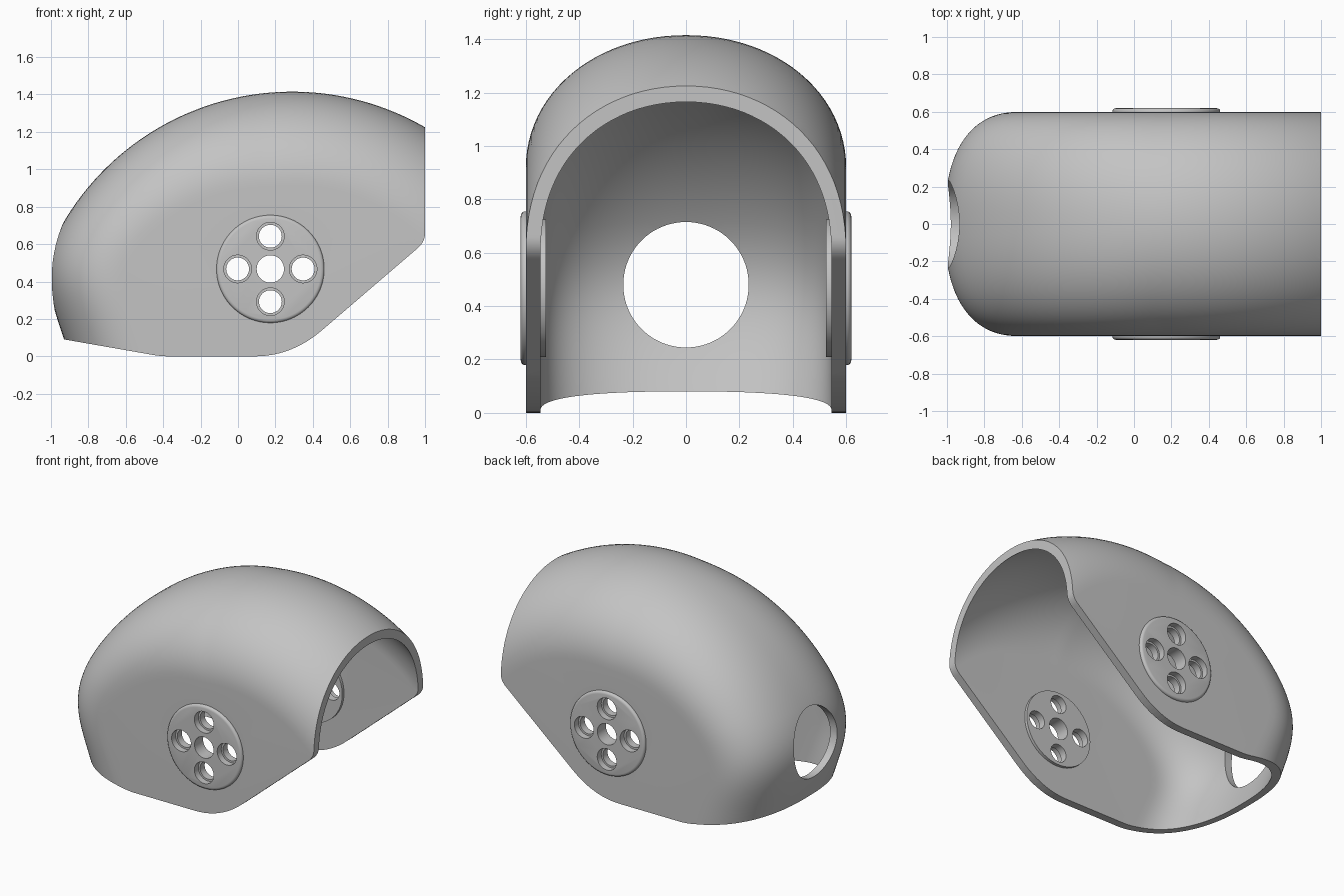
import bpy, bmesh
from math import sin, cos, pi, radians
from mathutils import Vector
from mathutils.geometry import interpolate_bezier

default = bpy.data.objects.get("Cube")
if default:
    bpy.data.objects.remove(default, do_unlink=True)

grey = bpy.data.materials.new("plain_grey")
grey.use_nodes = True
grey.diffuse_color = (0.55, 0.55, 0.55, 1)
grey.node_tree.nodes["Principled BSDF"].inputs["Base Color"].default_value = (0.55, 0.55, 0.55, 1)


def loft(name, rings):
    """Closed solid through a list of equal closed rings, capped at both ends."""
    bm = bmesh.new()
    rows = [[bm.verts.new(p) for p in ring] for ring in rings]
    n = len(rows[0])
    for a, b in zip(rows, rows[1:]):
        for i in range(n):
            j = (i + 1) % n
            bm.faces.new((a[i], a[j], b[j], b[i]))
    bm.faces.new(rows[0])
    bm.faces.new(rows[-1])
    bmesh.ops.remove_doubles(bm, verts=bm.verts, dist=1e-5)
    bmesh.ops.recalc_face_normals(bm, faces=bm.faces)
    mesh = bpy.data.meshes.new(name)
    bm.to_mesh(mesh)
    bm.free()
    mesh.materials.append(grey)
    obj = bpy.data.objects.new(name, mesh)
    bpy.context.collection.objects.link(obj)
    return obj


def circle_y(x, z, r, y, steps=64):
    return [(x + r * cos(2 * pi * i / steps), y, z + r * sin(2 * pi * i / steps)) for i in range(steps)]


def combine(target, tool, operation):
    mod = target.modifiers.new(tool.name, "BOOLEAN")
    mod.operation, mod.solver, mod.object = operation, "EXACT", tool
    bpy.context.view_layer.objects.active = target
    bpy.ops.object.modifier_apply(modifier=mod.name)
    bpy.data.objects.remove(tool, do_unlink=True)


# Spine of the hood: long arc over the top, tighter curve down the rear
arc_centre, arc_radius = Vector((0.29, 0, -0.005)), 1.42
spine = []
start, end = radians(31.5), radians(148.5)
for i in range(60):
    a = start + (end - start) * i / 59
    spine.append(arc_centre + arc_radius * Vector((cos(a), 0, sin(a))))
rear_foot = Vector((-0.93, 0, 0.09))
spine += interpolate_bezier(spine[-1], Vector((-1.07, 0, 0.49)), Vector((-1.01, 0, 0.33)), rear_foot, 28)[1:]
spine += [rear_foot + Vector((0.08, 0, -0.24)) * k for k in (0.6, 1.3, 2.4)]

focus = Vector((0.25, 0, 0.25))


def hood_solid(name, inset, half_width):
    """Domed section swept along the spine, with flat sides."""
    rings = []
    for p in spine:
        k = min(1, max(0, 0.1 - p.x))
        depth, power = 0.5 - 0.08 * k - inset, 2.05 + 0.4 * k
        inward = (focus - p).normalized()
        ring = [(0.3, -half_width, -0.4)]
        for i in range(49):
            a = -pi / 2 + pi * i / 48
            y = half_width * abs(sin(a)) ** (2 / power) * (1 if a > 0 else -1)
            drop = depth * (1 - max(0, cos(a)) ** (2 / power))
            q = p + inward * (inset + drop)
            ring.append((q.x, y, q.z))
        ring.append((0.3, half_width, -0.4))
        rings.append(ring)
    return loft(name, rings)


hood = hood_solid("hood_shell", 0, 0.6)

# Side outline: front opening, rounded corner, sloping edge, flat foot, raised rear
outline = [(-1.3, 1.7), (1.0, 1.7)]
for p0, control, p1 in (((1, 0.66), (1, 0.61), (0.957, 0.575)),
                        ((0.45, 0.14), (0.287, 0), (0.09, 0)),
                        ((-0.37, 0), (-0.42, 0), (-0.48, 0.012))):
    for i in range(13):
        t = i / 12
        outline.append(tuple((1 - t) ** 2 * a + 2 * t * (1 - t) * b + t * t * c
                             for a, b, c in zip(p0, control, p1)))
outline.append((-1.3, 0.155))
combine(hood, loft("outline_cutter", [[(x, y, z) for x, z in outline] for y in (-1, 1)]), "INTERSECT")
combine(hood, hood_solid("hollow_cutter", 0.052, 0.545), "DIFFERENCE")

# Round port through the rear
port = [[(x, 0.235 * cos(2 * pi * i / 80), 0.48 + 0.235 * sin(2 * pi * i / 80)) for i in range(80)]
        for x in (-1.4, -0.6)]
combine(hood, loft("port_cutter", port), "DIFFERENCE")

# Round bosses on both sides, thicker than the wall
bx, bz = 0.173, 0.467
boss = [(0.258, 0.525), (0.258, 0.57), (0.288, 0.571), (0.288, 0.605),
        (0.285, 0.612), (0.279, 0.617), (0.27, 0.619)]
for side in (-1, 1):
    combine(hood, loft("boss", [circle_y(bx, bz, r, side * y, 96) for r, y in boss]), "UNION")

# Centre bore and four counterbored bolt holes
combine(hood, loft("centre_bore", [circle_y(bx, bz, 0.073, y) for y in (-1, 1)]), "DIFFERENCE")
for i in range(4):
    x, z = bx + 0.175 * cos(i * pi / 2), bz + 0.175 * sin(i * pi / 2)
    combine(hood, loft("bolt_hole", [circle_y(x, z, 0.061, y, 48) for y in (-1, 1)]), "DIFFERENCE")
    for side in (-1, 1):
        rings = [circle_y(x, z, 0.074, side * y, 48) for y in (0.575, 0.8)]
        combine(hood, loft("counterbore", rings), "DIFFERENCE")

bpy.ops.object.select_all(action="DESELECT")
hood.select_set(True)
bpy.context.view_layer.objects.active = hood
bpy.ops.object.shade_smooth_by_angle(angle=radians(30))
